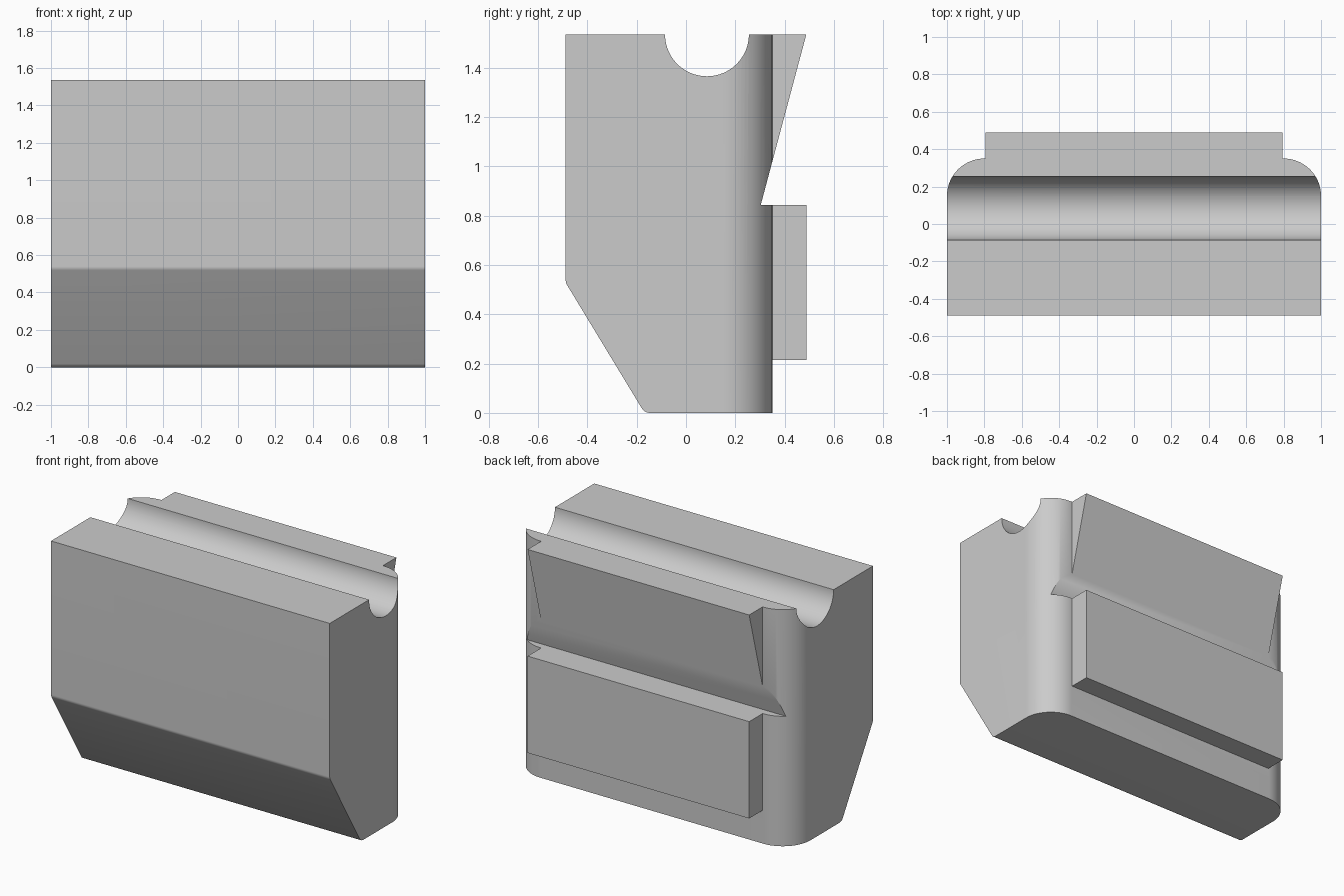
import bpy, bmesh, math
from mathutils import Vector, Matrix

cube = bpy.data.objects.get("Cube")
if cube:
    bpy.data.objects.remove(cube, do_unlink=True)

HEIGHT, DEPTH, BACK = 1.535, 0.488, 0.35

grey = bpy.data.materials.new("plain grey")
grey.use_nodes = True
colour = (0.6, 0.6, 0.6, 1)
grey.diffuse_color = colour
grey.node_tree.nodes["Principled BSDF"].inputs["Base Color"].default_value = colour


def fillet(before, corner, after, radius, steps=12):
    """Points of a tangent arc that rounds one corner of a profile."""
    c = Vector(corner)
    u = (Vector(before) - c).normalized()
    v = (Vector(after) - c).normalized()
    half = u.angle(v) / 2
    centre = c + (u + v).normalized() * radius / math.sin(half)
    start = c + u * radius / math.tan(half) - centre
    end = c + v * radius / math.tan(half) - centre
    sweep = math.pi - 2 * half
    return [centre + (start * math.sin(sweep * (1 - i / steps))
                      + end * math.sin(sweep * i / steps)) / math.sin(sweep)
            for i in range(steps + 1)]


def prism(name, points, axis, low, high):
    """Extrude a (y, z) profile along x, or an (x, y) plan along z."""
    bm = bmesh.new()
    place = (lambda p: (low, p[0], p[1])) if axis == "x" else (lambda p: (p[0], p[1], low))
    face = bm.faces.new([bm.verts.new(place(p)) for p in points])
    shift = Vector((high - low, 0, 0) if axis == "x" else (0, 0, high - low))
    new = bmesh.ops.extrude_face_region(bm, geom=[face])["geom"]
    bmesh.ops.translate(bm, vec=shift, verts=[g for g in new if isinstance(g, bmesh.types.BMVert)])
    bmesh.ops.recalc_face_normals(bm, faces=bm.faces)
    mesh = bpy.data.meshes.new(name)
    bm.to_mesh(mesh)
    bm.free()
    mesh.materials.append(grey)
    obj = bpy.data.objects.new(name, mesh)
    bpy.context.collection.objects.link(obj)
    return obj


def combine(target, other, operation):
    """Apply a boolean and discard the helper."""
    mod = target.modifiers.new(operation, "BOOLEAN")
    mod.operation, mod.solver, mod.object = operation, "EXACT", other
    bpy.context.view_layer.objects.active = target
    bpy.ops.object.modifier_apply(modifier=mod.name)
    bpy.data.objects.remove(other, do_unlink=True)


# Block: side profile with a sloped lower front and a round groove on top
top_front, knee, toe = (-DEPTH, HEIGHT), (-DEPTH, 0.528), (-0.168, 0)
heel, top_back = (BACK, 0), (BACK, HEIGHT)
groove = [(0.085 + 0.17 * math.cos(a), HEIGHT - 0.17 * math.sin(a))
          for a in (math.pi * i / 40 for i in range(41))]
side = ([top_front] + fillet(top_front, knee, toe, 0.04, 6)
        + fillet(knee, toe, heel, 0.04, 8) + [heel, top_back] + groove)
block = prism("grooved_block", side, "x", -1, 1)

# Round the two upright back corners
fl, fr, br, bl = (-1, -0.6), (1, -0.6), (1, BACK), (-1, BACK)
plan = [fl, fr] + fillet(fr, br, bl, 0.2, 20) + fillet(br, bl, fl, 0.2, 20)
combine(block, prism("plan_cutter", plan, "z", -0.1, HEIGHT + 0.1), "INTERSECT")

# Raised pad across the back
pad = [(0.28, 0.215), (DEPTH, 0.215), (DEPTH, HEIGHT), (0.28, HEIGHT)]
combine(block, prism("back_pad", pad, "x", -0.795, 0.795), "UNION")

# Undercut wedge notch, flat below and leaning outwards above
root, rim = Vector((0.303, 0.843)), Vector((DEPTH, HEIGHT))
beyond = root + (rim - root) * 1.2
notch = [root, (0.8, root.y), (0.8, beyond.y), beyond]
combine(block, prism("notch_cutter", notch, "x", -1.2, 1.2), "DIFFERENCE")

# Smooth the curved faces, keep the edges crisp
bpy.ops.object.select_all(action="DESELECT")
block.select_set(True)
bpy.context.view_layer.objects.active = block
bpy.ops.object.shade_smooth_by_angle(angle=math.radians(25))
